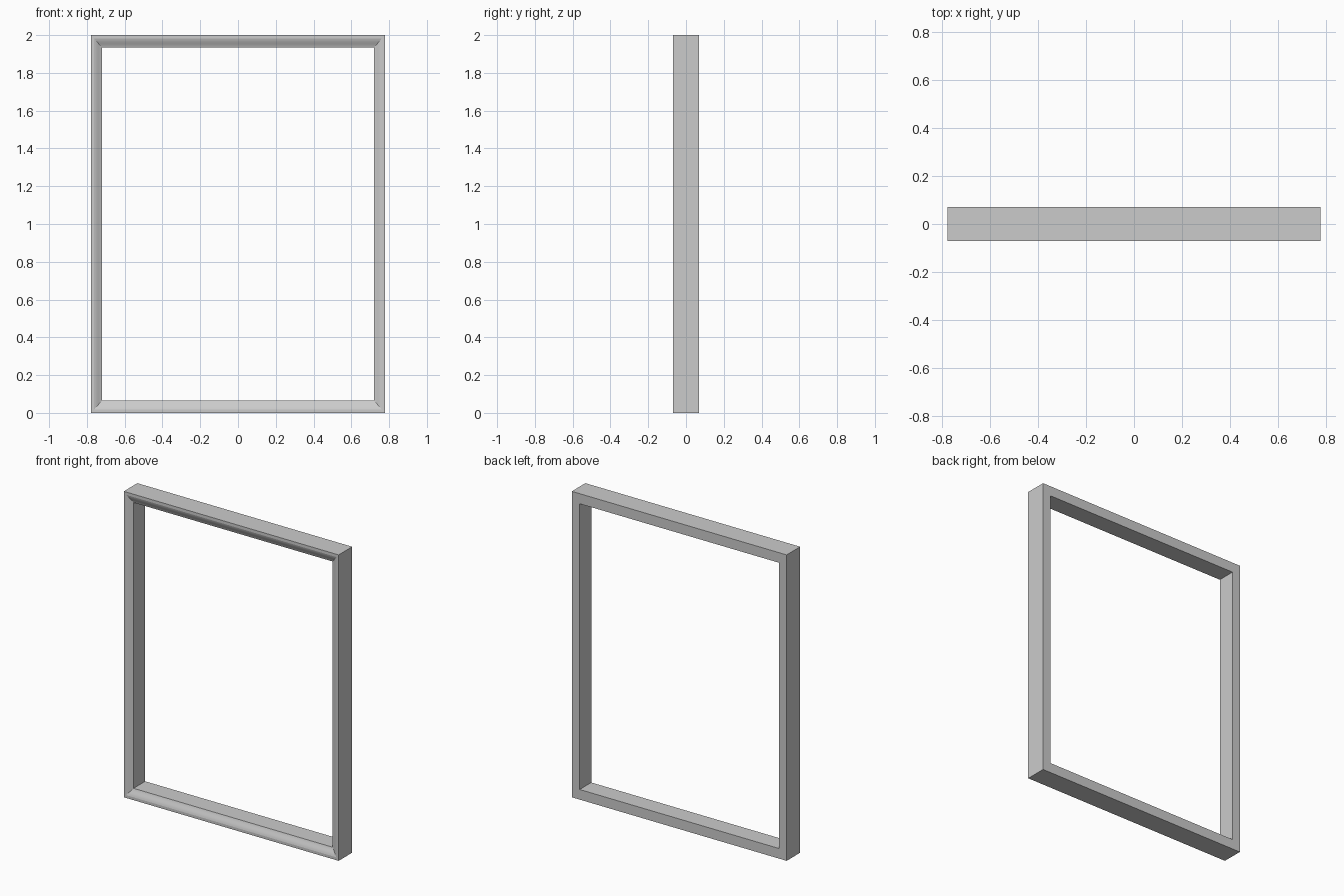
import bpy, bmesh, math

if "Cube" in bpy.data.objects:
    bpy.data.objects.remove(bpy.data.objects["Cube"])

HALF_W, HEIGHT = 0.777, 2.0      # outer size
BAR_X, BAR_Z = 0.057, 0.066      # face width of the side and top/bottom bars
FRONT, BACK = -0.07, 0.07
DROP = 0.02                      # how far the moulding falls back at the opening

# Cross-section: (0 = outer edge, 1 = opening edge) and depth
profile = [(0.0, BACK), (0.0, FRONT), (0.28, FRONT)]
STEPS = 6
for i in range(1, STEPS + 1):    # gentle S-shaped moulding
    t = i / STEPS
    s = 0.5 * t + 0.5 * (0.5 - 0.5 * math.cos(math.pi * t))
    profile.append((0.28 + 0.72 * t, FRONT + DROP * s))
profile.append((1.0, BACK))

# Mitred rectangular frame swept from the cross-section
bm = bmesh.new()
rings = []
for inset, y in profile:
    x = HALF_W - BAR_X * inset
    z0, z1 = BAR_Z * inset, HEIGHT - BAR_Z * inset
    rings.append([bm.verts.new((cx, y, cz))
                  for cx, cz in ((-x, z0), (x, z0), (x, z1), (-x, z1))])
for a, b in zip(rings, rings[1:] + rings[:1]):
    for i in range(4):
        j = (i + 1) % 4
        bm.faces.new((a[i], a[j], b[j], b[i]))
bmesh.ops.recalc_face_normals(bm, faces=bm.faces)

mesh = bpy.data.meshes.new("picture_frame")
bm.to_mesh(mesh)
bm.free()
frame = bpy.data.objects.new("picture_frame", mesh)
bpy.context.collection.objects.link(frame)

# Smooth moulding, sharp corners
bpy.context.view_layer.objects.active = frame
frame.select_set(True)
bpy.ops.object.shade_smooth_by_angle(angle=math.radians(12))
